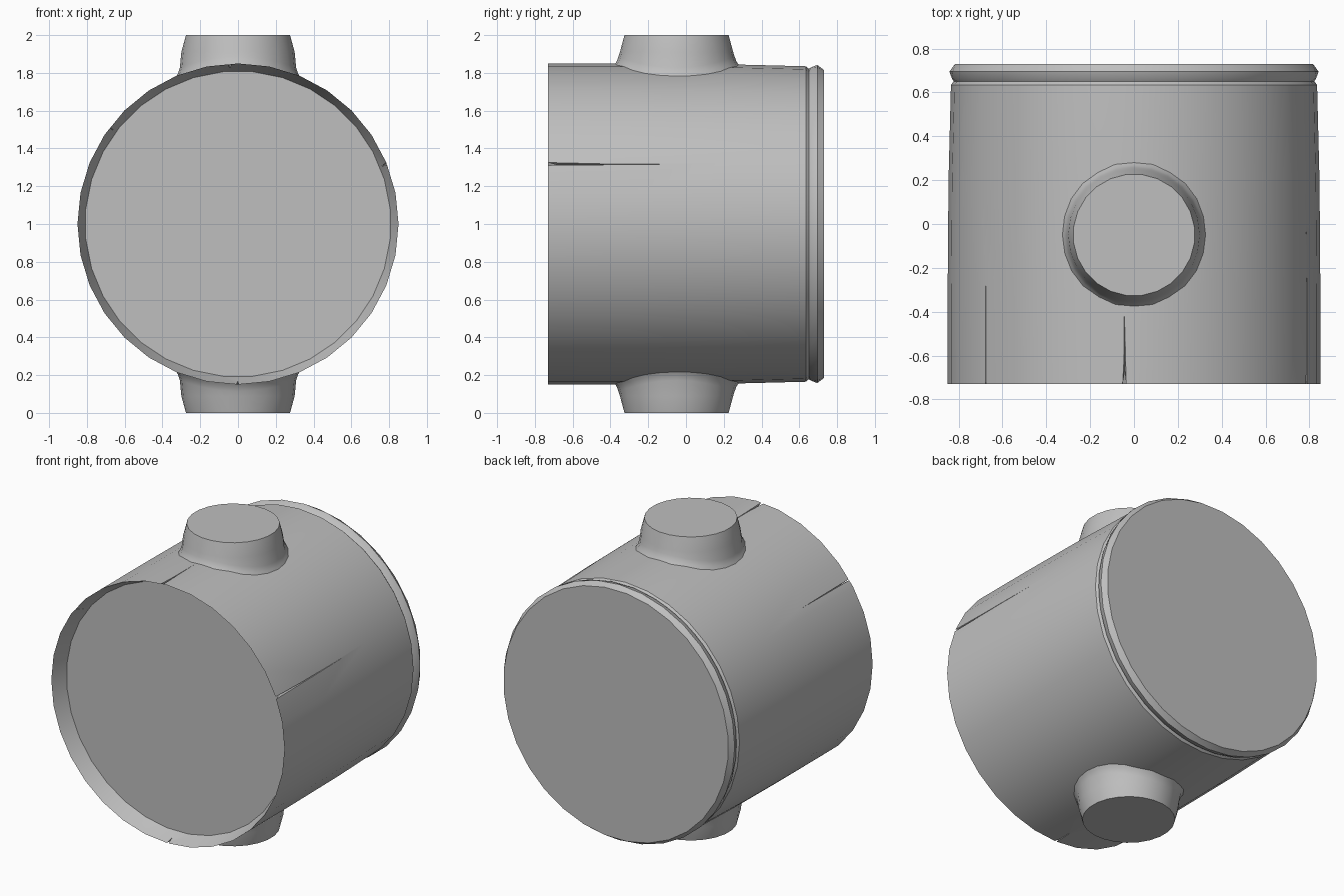
import bpy
import bmesh
from math import sin, cos, pi, sqrt, radians
from mathutils import Vector, Matrix

old = bpy.data.objects.get("Cube")
if old:
    bpy.data.objects.remove(old, do_unlink=True)

# Plain grey for everything
grey = bpy.data.materials.new("light_grey")
grey.use_nodes = True
grey.diffuse_color = (0.52, 0.52, 0.52, 1)
grey.node_tree.nodes["Principled BSDF"].inputs["Base Color"].default_value = (0.52, 0.52, 0.52, 1)

RADIUS = 0.85
AXIS_Z = 1.0


def finish(bm, name):
    bmesh.ops.recalc_face_normals(bm, faces=bm.faces)
    mesh = bpy.data.meshes.new(name)
    bm.to_mesh(mesh)
    bm.free()
    mesh.materials.append(grey)
    obj = bpy.data.objects.new(name, mesh)
    bpy.context.collection.objects.link(obj)
    return obj


def skin(bm, rings):
    """Join (points, half_step) rings; rings turned by half a step give zigzag triangles."""
    made = [([bm.verts.new(p) for p in pts], half) for pts, half in rings]
    for (a, ha), (b, hb) in zip(made, made[1:]):
        n = len(a)
        for i in range(n):
            j = (i + 1) % n
            if ha == hb:
                bm.faces.new((a[i], a[j], b[j], b[i]))
            elif hb:
                bm.faces.new((a[i], a[j], b[i]))
                bm.faces.new((a[j], b[j], b[i]))
            else:
                bm.faces.new((a[i], b[j], b[i]))
                bm.faces.new((a[i], a[j], b[j]))
    return made


def smooth(obj, angle):
    bpy.ops.object.select_all(action='DESELECT')
    obj.select_set(True)
    bpy.context.view_layer.objects.active = obj
    bpy.ops.object.shade_smooth_by_angle(angle=radians(angle))


# Main drum: recessed front disc, tapered wall, groove and faceted back rim
def drum_ring(y, r, half, n=32):
    turn = [2 * pi * (i + 0.5 * half) / n for i in range(n)]
    return [(r * cos(t), y, AXIS_Z + r * sin(t)) for t in turn], half


profile = [(-0.63, 0.81, True), (-0.73, RADIUS, False), (-0.3, RADIUS, False),
           (0.2, 0.846, False), (0.635, 0.835, False), (0.65, 0.822, False),
           (0.665, 0.835, True), (0.695, 0.842, False), (0.73, 0.82, True)]
bm = bmesh.new()
loops = skin(bm, [drum_ring(*p) for p in profile])
bm.faces.new(loops[0][0])
bm.faces.new(loops[-1][0])
drum = finish(bm, "drum")

# Thin tapering slits running back from the front edge
slits = [(22, 0.0, 0.04), (93, -0.37, 0.05), (143, -0.15, 0.02), (-90, -0.6, 0.05)]
bm = bmesh.new()
for angle, tip, width in slits:
    a = radians(angle)
    out = Vector((cos(a), 0, sin(a)))
    side = Vector((-sin(a), 0, cos(a))) * width / 2
    base = Vector((0, -0.76, AXIS_Z))
    end = Vector((0, tip, AXIS_Z))
    points = [base + out * 0.815, base + out * 0.9 + side, base + out * 0.9 - side,
              end + out * 0.848, end + out * 0.9 + side * 0.1, end + out * 0.9 - side * 0.1]
    v = [bm.verts.new(p) for p in points]
    for f in ((0, 1, 2), (3, 5, 4), (0, 3, 4, 1), (1, 4, 5, 2), (2, 5, 3, 0)):
        bm.faces.new([v[k] for k in f])
cutter = finish(bm, "slit_cutter")
cut = drum.modifiers.new("slits", 'BOOLEAN')
cut.operation = 'DIFFERENCE'
cut.solver = 'EXACT'
cut.object = cutter
bpy.context.view_layer.objects.active = drum
drum.select_set(True)
bpy.ops.object.modifier_apply(modifier="slits")
bpy.data.objects.remove(cutter, do_unlink=True)
smooth(drum, 22)


# Round stubs above and below, flared where they meet the drum
def stub_ring(r, half, lift=None, z=None, n=24):
    pts = []
    for i in range(n):
        t = 2 * pi * (i + 0.5 * half) / n
        x = r * cos(t)
        height = z if z is not None else sqrt(RADIUS ** 2 - x * x) + lift
        pts.append((x, -0.05 + r * sin(t), height))
    return pts, half


for name, flip in (("top_stub", 1), ("bottom_stub", -1)):
    bm = bmesh.new()
    loops = skin(bm, [stub_ring(0.335, False, lift=-0.012),
                      stub_ring(0.318, False, lift=0.008),
                      stub_ring(0.308, False, lift=0.035),
                      stub_ring(0.3, False, z=0.91),
                      stub_ring(0.278, True, z=1.0)])
    bm.faces.new(loops[-1][0])
    bmesh.ops.transform(bm, matrix=Matrix.Translation((0, 0, AXIS_Z)) @ Matrix.Diagonal((1, 1, flip, 1)),
                        verts=bm.verts)
    stub = finish(bm, name)
    # keep the open shell facing outwards
    cap = max(stub.data.polygons, key=lambda p: len(p.vertices))
    if cap.normal.z * flip < 0:
        stub.data.flip_normals()
    smooth(stub, 30)
